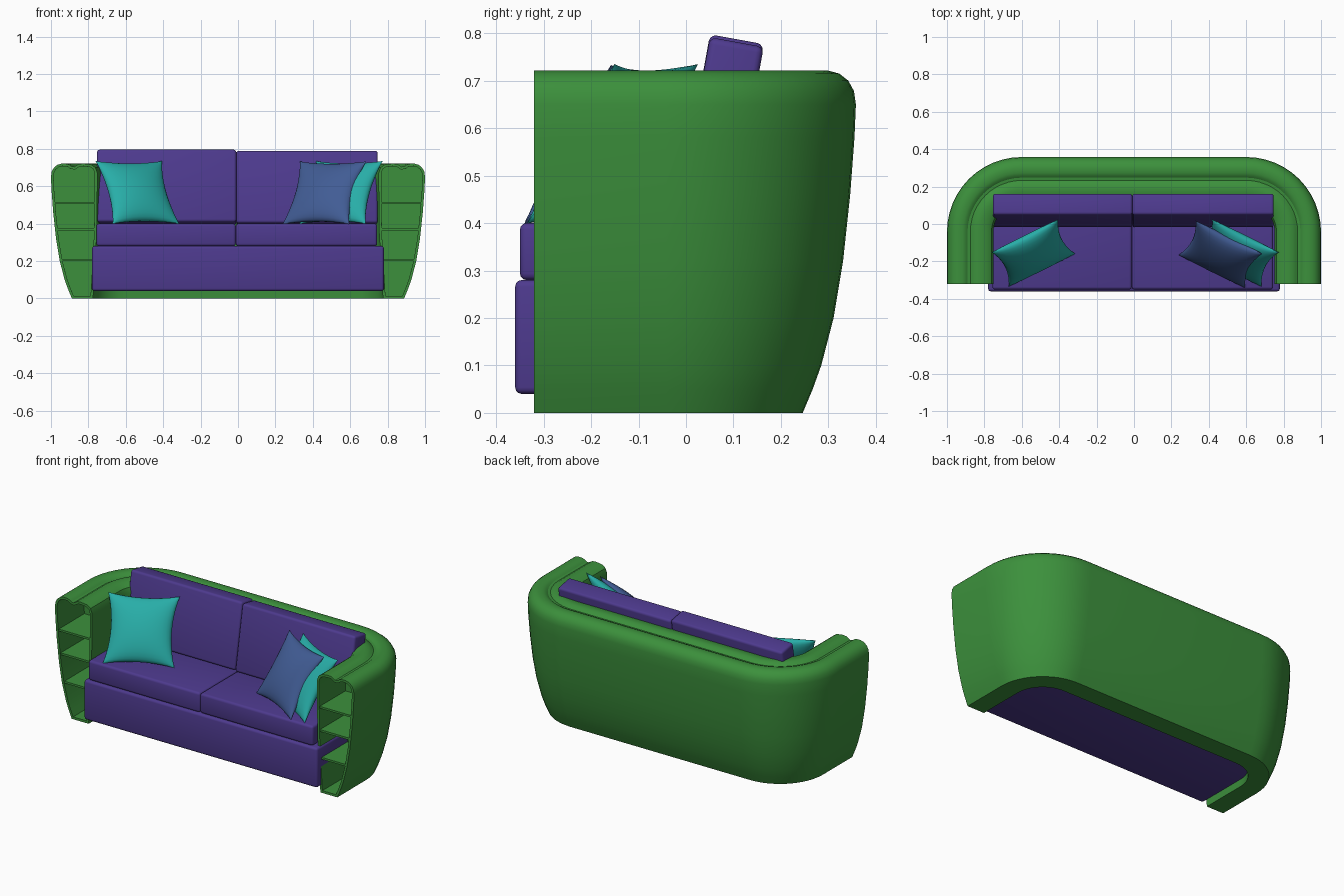
import bpy, bmesh, math
from mathutils import Vector, Matrix

if "Cube" in bpy.data.objects:
    bpy.data.objects.remove(bpy.data.objects["Cube"])


def material(name, rgb):
    m = bpy.data.materials.new(name)
    m.diffuse_color = (*rgb, 1)
    m.use_nodes = True
    m.node_tree.nodes["Principled BSDF"].inputs["Base Color"].default_value = m.diffuse_color
    return m


GREEN = material("green", (0.045, 0.28, 0.045))
PURPLE = material("purple", (0.075, 0.042, 0.27))
TEAL = material("teal", (0.021, 0.42, 0.39))
BLUE = material("slate blue", (0.053, 0.108, 0.30))


def finish(bm, name, mat, angle=35):
    bmesh.ops.recalc_face_normals(bm, faces=bm.faces[:])
    me = bpy.data.meshes.new(name)
    bm.to_mesh(me)
    bm.free()
    me.materials.append(mat)
    ob = bpy.data.objects.new(name, me)
    bpy.context.collection.objects.link(ob)
    bpy.ops.object.select_all(action='DESELECT')
    ob.select_set(True)
    bpy.context.view_layer.objects.active = ob
    bpy.ops.object.shade_smooth_by_angle(angle=math.radians(angle))
    return ob


def box(name, mat, size, loc, bevel=0.0, tilt=0.0):
    bm = bmesh.new()
    bmesh.ops.create_cube(bm, size=1, matrix=Matrix.Diagonal((*size, 1)))
    if bevel:
        bmesh.ops.bevel(bm, geom=bm.edges[:], offset=bevel, segments=3,
                        profile=0.5, affect='EDGES')
    bm.transform(Matrix.Translation(loc) @ Matrix.Rotation(tilt, 4, 'X'))
    return finish(bm, name, mat)


# Shell cross-section: (distance in from the outermost line, height)
OUTER = [(0.112, 0), (0.091, 0.05), (0.073, 0.1), (0.047, 0.2), (0.027, 0.32),
         (0.012, 0.46), (0.003, 0.58), (0, 0.65)]
TOP = [(0.004, 0.678), (0.016, 0.700), (0.035, 0.715), (0.058, 0.721),
       (0.085, 0.720), (0.100, 0.714), (0.110, 0.706), (0.125, 0.704),
       (0.137, 0.711), (0.150, 0.719), (0.175, 0.721), (0.215, 0.716),
       (0.238, 0.700), (0.248, 0.672)]
INNER = [(0.248, 0.62), (0.245, 0.35), (0.225, 0)]
PROFILE = OUTER + TOP + INNER
FRONT, CX, CY, R = -0.32, 0.6, -0.042, 0.4
WALL, DEPTH = 0.014, 0.25


def station_points(d):
    """U-shaped path in plan, inset by d."""
    n, pts = 12, [(-(1 - d), FRONT)]
    for side in (-1, 1):
        for i in range(n + 1):
            a = math.pi / 2 * i / n
            a = math.pi - a if side < 0 else math.pi / 2 - a
            pts.append((side * CX + (R - d) * math.cos(a), CY + (R - d) * math.sin(a)))
    return pts + [(1 - d, FRONT)]


# Wrap-around shell with hollow arm fronts
bm = bmesh.new()
columns = [[bm.verts.new((x, y, z)) for x, y in station_points(d)] for d, z in PROFILE]
count = len(PROFILE)
for k in range(count):
    a, b = columns[k], columns[(k + 1) % count]
    for i in range(len(a) - 1):
        bm.faces.new((a[i], a[i + 1], b[i + 1], b[i]))
caps = [bm.faces.new([c[0] for c in columns]), bm.faces.new([c[-1] for c in columns])]
bmesh.ops.recalc_face_normals(bm, faces=bm.faces[:])
for cap in caps:
    bmesh.ops.inset_region(bm, faces=[cap], thickness=WALL, use_even_offset=True)
    bmesh.ops.inset_region(bm, faces=[cap], thickness=0.0002, use_even_offset=True)
    for v in cap.verts:
        v.co.y += DEPTH
finish(bm, "shell", GREEN, 30)


def inset_at(points, z):
    """Profile distance at height z."""
    pts = sorted(points, key=lambda p: p[1])
    for (d0, z0), (d1, z1) in zip(pts, pts[1:]):
        if z0 <= z <= z1:
            return d0 + (d1 - d0) * (z - z0) / (z1 - z0)


# Arm shelves
for side, label in ((-1, "left"), (1, "right")):
    for i, z in enumerate((0.205, 0.37, 0.51)):
        d0, d1 = inset_at(OUTER, z) + 0.008, inset_at(INNER, z) - 0.008
        box(f"{label}_shelf_{i + 1}", GREEN, (d1 - d0, DEPTH - 0.005, 0.012),
            (side * (1 - (d0 + d1) / 2), FRONT + 0.003 + DEPTH / 2, z))

# Base and cushions
box("base", PURPLE, (1.56, 0.49, 0.24), (0, -0.115, 0.16), 0.014)
for label, x0, x1, top in (("left", -0.757, -0.012, 0), ("right", -0.012, 0.744, -0.006)):
    w, cx = x1 - x0, (x0 + x1) / 2
    box(f"{label}_seat_cushion", PURPLE, (w, 0.46, 0.12), (cx, -0.12, 0.34), 0.014)
    box(f"{label}_back_cushion", PURPLE, (w, 0.115, 0.393),
        (cx + 0.003, 0.072, 0.594 + top), 0.014, math.radians(-10.3))


# Throw pillows: pinched, puffed squares
def pillow(name, mat, centre, u_axis, v_axis, thick=0.06, n=16):
    u_axis, v_axis, centre = Vector(u_axis), Vector(v_axis), Vector(centre)
    normal = u_axis.cross(v_axis).normalized()
    bm = bmesh.new()
    for s in (-1, 1):
        grid = []
        for i in range(n + 1):
            u = math.sin(math.pi / 2 * (2 * i / n - 1))
            row = []
            for j in range(n + 1):
                v = math.sin(math.pi / 2 * (2 * j / n - 1))
                pu, pv = u * (1 - 0.15 * (1 - v * v)), v * (1 - 0.10 * (1 - u * u))
                h = s * thick * max(0, (1 - u * u) * (1 - v * v)) ** 0.5
                row.append(bm.verts.new(centre + u_axis * pu + v_axis * pv + normal * h))
            grid.append(row)
        for i in range(n):
            for j in range(n):
                bm.faces.new((grid[i][j], grid[i + 1][j], grid[i + 1][j + 1], grid[i][j + 1]))
    bmesh.ops.remove_doubles(bm, verts=bm.verts[:], dist=0.0005)
    finish(bm, name, mat, 60)


pillow("left_pillow", TEAL, (-0.538, -0.155, 0.567), (0.178, 0.088, 0), (-0.046, 0.092, 0.168))
pillow("right_pillow", TEAL, (0.55, -0.155, 0.567), (0.178, -0.088, 0), (0.046, 0.092, 0.168))
pillow("front_pillow", BLUE, (0.462, -0.162, 0.565), (0.178, -0.088, 0), (0.046, 0.092, 0.168))
